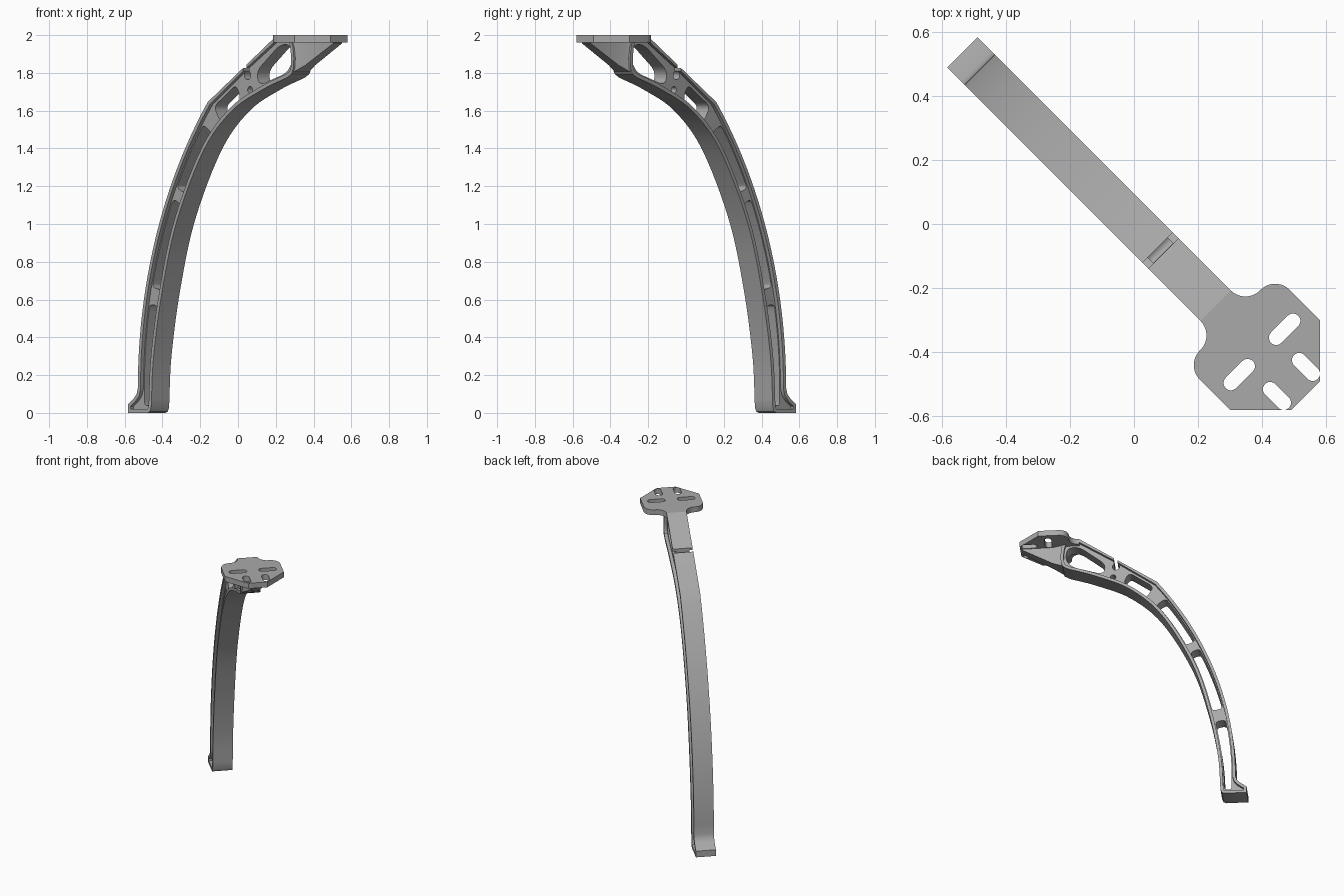
import bpy, bmesh, math
from mathutils import Matrix, Vector

if "Cube" in bpy.data.objects:
    bpy.data.objects.remove(bpy.data.objects["Cube"])

Q = math.sqrt(0.5)
# Side profiles: local x runs along the diagonal, local y is up
SIDE = Matrix(((Q, 0, -Q, 0), (-Q, 0, -Q, 0), (0, 1, 0, 0), (0, 0, 0, 1)))
# Flat profiles: local x along the diagonal, local y across it
FLAT = Matrix(((Q, Q, 0, 0), (-Q, Q, 0, 0), (0, 0, 1, 0), (0, 0, 0, 1)))

grey = bpy.data.materials.new("mid grey")
grey.diffuse_color = (0.40, 0.40, 0.40, 1)
grey.use_nodes = True
grey.node_tree.nodes["Principled BSDF"].inputs["Base Color"].default_value = grey.diffuse_color


def finish(ob):
    me = ob.data
    bm = bmesh.new()
    bm.from_mesh(me)
    bmesh.ops.remove_doubles(bm, verts=bm.verts, dist=0.0002)
    bmesh.ops.recalc_face_normals(bm, faces=bm.faces)
    bm.to_mesh(me)
    bm.free()
    me.materials.clear()
    me.materials.append(grey)
    bpy.ops.object.select_all(action='DESELECT')
    ob.select_set(True)
    bpy.context.view_layer.objects.active = ob
    bpy.ops.object.shade_smooth_by_angle(angle=math.radians(28))


def plate(name, loops, half, matrix):
    """Extrude the first loop, with the other loops as holes."""
    cu = bpy.data.curves.new(name, 'CURVE')
    cu.dimensions = '2D'
    cu.fill_mode = 'BOTH'
    cu.extrude = half
    for loop in loops:
        sp = cu.splines.new('POLY')
        sp.points.add(len(loop) - 1)
        for p, c in zip(sp.points, loop):
            p.co = (c[0], c[1], 0, 1)
        sp.use_cyclic_u = True
    tmp = bpy.data.objects.new(name + "_curve", cu)
    bpy.context.collection.objects.link(tmp)
    dg = bpy.context.evaluated_depsgraph_get()
    me = bpy.data.meshes.new_from_object(tmp.evaluated_get(dg))
    bpy.data.objects.remove(tmp)
    me.transform(matrix)
    ob = bpy.data.objects.new(name, me)
    bpy.context.collection.objects.link(ob)
    finish(ob)


def arc(cx, cy, r, a0, a1, n=10):
    return [(cx + r * math.cos(math.radians(a0 + (a1 - a0) * i / n)),
             cy + r * math.sin(math.radians(a0 + (a1 - a0) * i / n))) for i in range(n + 1)]


def smooth(pts, n=6):
    """Catmull-Rom curve through the points."""
    v = [Vector(p) for p in pts]
    v = [2 * v[0] - v[1]] + v + [2 * v[-1] - v[-2]]
    out = []
    for a, b, c, d in zip(v, v[1:], v[2:], v[3:]):
        for i in range(n):
            t = i / n
            p = 0.5 * (2 * b + (c - a) * t + (2 * a - 5 * b + 4 * c - d) * t * t
                       + (3 * b - a - 3 * c + d) * t ** 3)
            out.append((p.x, p.y))
    return out + [tuple(pts[-1])]


def rounded(pts, r, n=5):
    """Round the sharp corners of a closed loop."""
    out = []
    for i, p in enumerate(pts):
        b, a, c = Vector(p), Vector(pts[i - 1]), Vector(pts[(i + 1) % len(pts)])
        if (b - a).angle(c - b) < 0.35:
            out.append(p)
            continue
        p0 = b + (a - b).normalized() * min(r, (a - b).length * 0.48)
        p1 = b + (c - b).normalized() * min(r, (c - b).length * 0.48)
        for k in range(n + 1):
            t = k / n
            q = p0 * (1 - t) ** 2 + b * 2 * t * (1 - t) + p1 * t * t
            out.append((q.x, q.y))
    return out


def inset(path, d):
    """Offset an open path to its left side, keeping the ends on their verticals."""
    v = [Vector(p) for p in path]
    out = []
    for i, p in enumerate(v):
        d0 = (p - v[i - 1]).normalized() if i else (v[1] - p).normalized()
        d1 = (v[i + 1] - p).normalized() if i < len(v) - 1 else d0
        n0, n1 = Vector((-d0.y, d0.x)), Vector((-d1.y, d1.x))
        m = (n0 + n1).normalized()
        q = p + m * (d / max(0.5, m.dot(n0)))
        out.append((p.x if i in (0, len(v) - 1) else q.x, q.y))
    return out


# Arched side outline, anticlockwise from the left lip of the slit to the right lip
CX, CZ, R = 1.773, 0.13, 2.456
line = lambda s: 1.645 + 0.683 * (s + 0.16)
outer = [(CX - R * math.cos(a), CZ + R * math.sin(a)) for a in [0.665 * i / 24 for i in range(25)]]
under = smooth([(-0.583, 0.03), (-0.565, 0.30), (-0.50, 0.65), (-0.389, 1.02), (-0.187, 1.395),
                (0.022, 1.60), (0.247, 1.71), (0.434, 1.775)])
G0, G1 = 0.104, 0.129
path = ([(G0, line(G0))] + outer[::-1]
        + [(-0.692, 0.10), (-0.71, 0.08), (-0.757, 0.045), (-0.757, 0), (-0.61, 0), (-0.592, 0.008)]
        + under + [(0.468, 1.795), (0.482, 1.825), (0.485, 1.88), (0.478, 1.94), (0.46, 1.99),
                   (0.36, 2.0), (G1, line(G1))])
plate("arch_rim", [path + inset(path, 0.02)[::-1]], 0.067, SIDE)

# Recessed web with lightening holes, slit ending in a round relief
polar = [(math.atan2(z - CZ, CX - s), math.hypot(z - CZ, CX - s)) for s, z in under]


def r_in(a):
    for (a0, r0), (a1, r1) in zip(polar, polar[1:]):
        if a0 <= a <= a1:
            return r0 + (r1 - r0) * (a - a0) / (a1 - a0)
    return polar[0][1]


def cell(a0, a1, n=12):
    ang = [a0 + (a1 - a0) * i / n for i in range(n + 1)]
    pt = lambda r, a: (CX - r * math.cos(a), CZ + r * math.sin(a))
    return rounded([pt(R - 0.027, a) for a in ang] + [pt(r_in(a) + 0.027, a) for a in ang[::-1]], 0.03)


relief = arc(0.1165, 1.788, 0.024, 60, -240, 16)
holes = [cell(-0.038, 0.185), cell(0.222, 0.425), cell(0.452, 0.612),
         rounded([(-0.135, 1.622), (-0.085, 1.537), (0.068, 1.66), (0.03, 1.738)], 0.035),
         arc(0.135, 1.71, 0.018, 0, 345, 15),
         rounded([(0.185, 1.81), (0.20, 1.735), (0.30, 1.765), (0.41, 1.80),
                  (0.455, 1.86), (0.44, 1.95), (0.36, 1.95)], 0.045)]
plate("arch_web", [inset(path, 0.008) + relief] + holes, 0.045, SIDE)

# Mounting plate with four slots
half = (arc(0.36, 0.131, 0.064, -90, 0) + arc(0.488, 0.134, 0.064, 180, 90)
        + [(0.622, 0.198), (0.757, 0.064)])


def slot(s, t, length, along_s):
    r, h = 0.023, length / 2 - 0.023
    if along_s:
        return arc(s + h, t, r, -90, 90) + arc(s - h, t, r, 90, 270)
    return arc(s, t + h, r, 0, 180) + arc(s, t - h, r, 180, 360)


slots = [slot(0.564, sg * 0.10, 0.12, False) for sg in (1, -1)]
slots += [slot(0.694, sg * 0.064, 0.105, True) for sg in (1, -1)]
plate("mounting_plate", [half + [(s, -t) for s, t in half[::-1]]] + slots, 0.0195,
      Matrix.Translation((0, 0, 1.9805)) @ FLAT)

# Tapered gusset under the plate
bm = bmesh.new()
rings = []
for s, w, z in ((0.465, 0.062, 1.80), (0.54, 0.037, 1.84), (0.748, 0.032, 1.957)):
    rings.append([bm.verts.new((s, t, h)) for t, h in ((-w, z), (w, z), (w, 1.965), (-w, 1.965))])
for a, b in zip(rings, rings[1:]):
    for i in range(4):
        j = (i + 1) % 4
        bm.faces.new((a[i], a[j], b[j], b[i]))
bm.faces.new(rings[0])
bm.faces.new(rings[-1])
bm.transform(FLAT)
me = bpy.data.meshes.new("plate_gusset")
bm.to_mesh(me)
bm.free()
gusset = bpy.data.objects.new("plate_gusset", me)
bpy.context.collection.objects.link(gusset)
finish(gusset)
